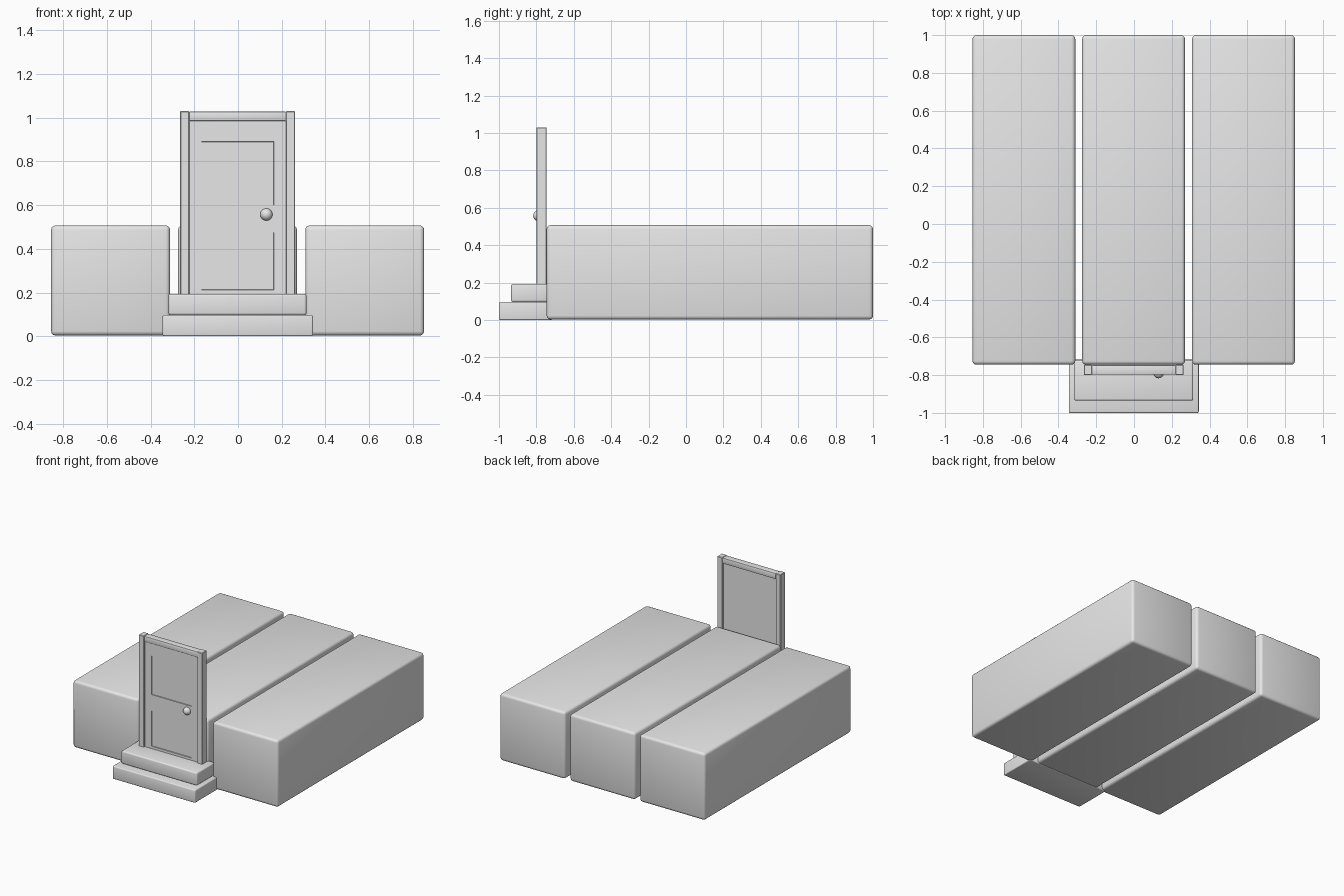
import bpy, bmesh
from mathutils import Vector

cube = bpy.data.objects.get("Cube")
if cube:
    bpy.data.objects.remove(cube, do_unlink=True)

grey = bpy.data.materials.new("light_grey")
grey.use_nodes = True
grey.diffuse_color = (0.8, 0.8, 0.8, 1)
grey.node_tree.nodes["Principled BSDF"].inputs["Base Color"].default_value = (0.8, 0.8, 0.8, 1)


def finish(name, bm):
    mesh = bpy.data.meshes.new(name)
    bm.to_mesh(mesh)
    bm.free()
    mesh.materials.append(grey)
    obj = bpy.data.objects.new(name, mesh)
    bpy.context.collection.objects.link(obj)
    bpy.ops.object.select_all(action="DESELECT")
    obj.select_set(True)
    bpy.context.view_layer.objects.active = obj
    bpy.ops.object.shade_smooth_by_angle()
    return obj


def box(name, low, high, bevel=0, segments=3):
    """Box between two corners, with optional rounded edges."""
    low, high = Vector(low), Vector(high)
    bm = bmesh.new()
    bmesh.ops.create_cube(bm, size=1)
    bmesh.ops.scale(bm, vec=high - low, verts=bm.verts)
    bmesh.ops.translate(bm, vec=(low + high) / 2, verts=bm.verts)
    if bevel:
        bmesh.ops.bevel(bm, geom=bm.edges[:], offset=bevel, segments=segments,
                        profile=0.5, affect="EDGES")
    return finish(name, bm)


# Three long rounded blocks
for name, x in (("left_block", 0.58), ("middle_block", -0.002), ("right_block", -0.583)):
    box(name, (x - 0.272, -0.745, 0.003), (x + 0.272, 1, 0.507), 0.02)

# Doorstep
box("lower_step", (-0.345, -1, 0), (0.343, -0.715, 0.097), 0.007)
box("upper_step", (-0.318, -0.935, 0.097), (0.313, -0.72, 0.194), 0.01)

# Door frame
for name, x in (("left_post", 0.241), ("right_post", -0.244)):
    box(name, (x - 0.021, -0.8, 0.19), (x + 0.021, -0.745, 1.03), 0.003, 1)
box("lintel", (-0.223, -0.797, 0.985), (0.22, -0.747, 1.028), 0.004, 2)

# Door leaf with two shallow recessed panels
front = -0.788
bm = bmesh.new()
xs = (-0.223, -0.168, 0.164, 0.22)
zs = (0.19, 0.212, 0.475, 0.6, 0.89, 0.985)
grid = [[bm.verts.new((x, front, z)) for x in xs] for z in zs]
for j in range(len(zs) - 1):
    for i in range(len(xs) - 1):
        bm.faces.new((grid[j][i], grid[j][i + 1], grid[j + 1][i + 1], grid[j + 1][i]))
bm.faces.ensure_lookup_table()
panels = [bm.faces[4], bm.faces[10]]
rim = [e for e in bm.edges if e.is_boundary]
sides = bmesh.ops.extrude_edge_only(bm, edges=rim)["geom"]
back = [v for v in sides if isinstance(v, bmesh.types.BMVert)]
bmesh.ops.translate(bm, vec=(0, 0.03, 0), verts=back)
bmesh.ops.holes_fill(bm, edges=[e for e in bm.edges if e.is_boundary], sides=0)
for panel in panels:
    bmesh.ops.inset_region(bm, faces=[panel], thickness=0.001, depth=-0.006)
bmesh.ops.recalc_face_normals(bm, faces=bm.faces[:])
finish("door_leaf", bm)

# Knob
bm = bmesh.new()
bmesh.ops.create_uvsphere(bm, u_segments=24, v_segments=16, radius=0.028)
bmesh.ops.translate(bm, vec=(0.13, -0.789, 0.557), verts=bm.verts)
finish("door_knob", bm)
